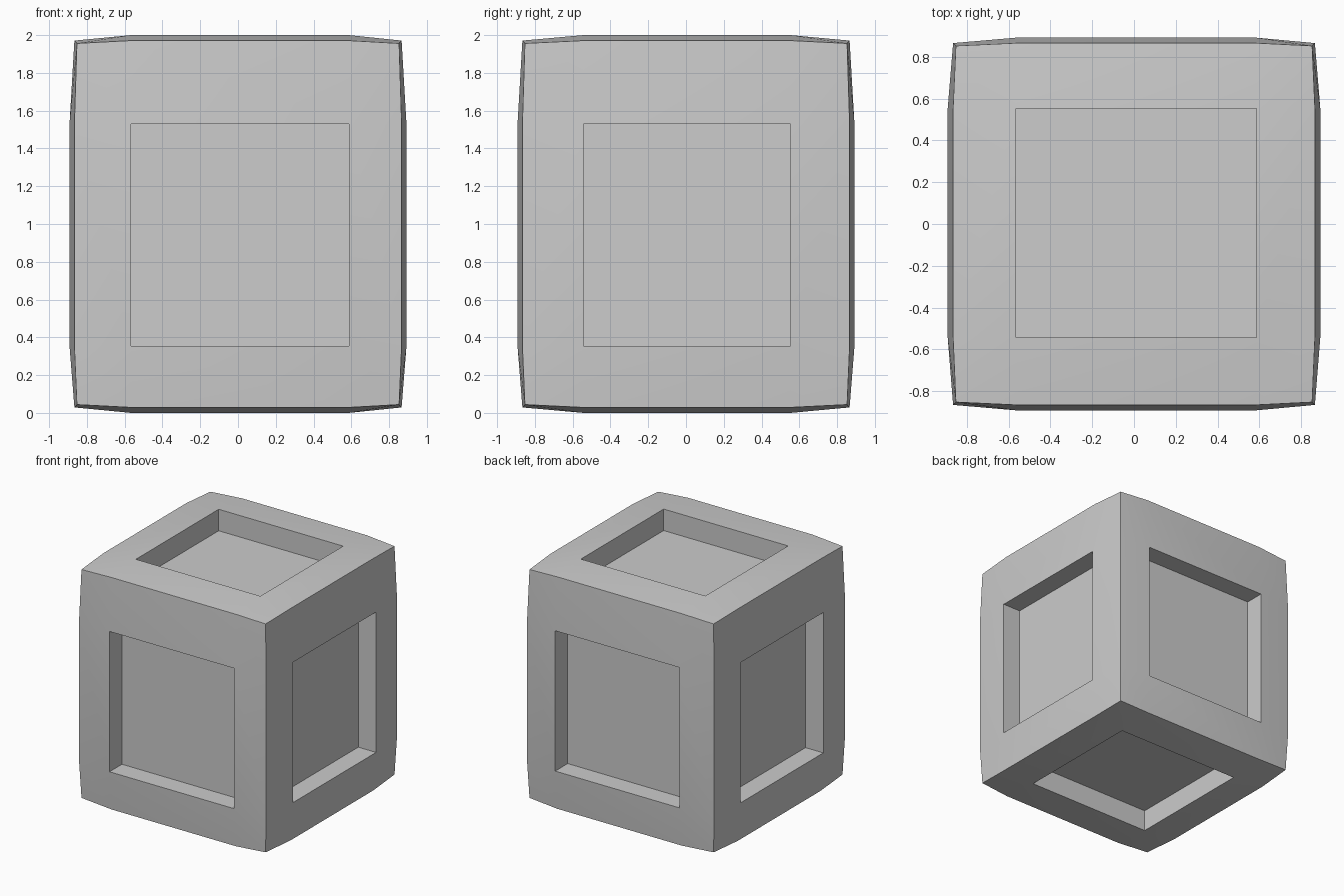
import bpy
import bmesh
from itertools import product
from mathutils import Vector

cube = bpy.data.objects.get("Cube")
if cube:
    bpy.data.objects.remove(cube, do_unlink=True)

HALF = (0.892, 0.892, 1.0)                 # half extents
BULGE = {1: 1.0, 2: 0.971, 3: 0.956}       # recess rim, edge and corner reach
CUTS = ((-0.566, 0.587), (-0.543, 0.553), (-0.646, 0.529))
DEPTH = (0.165, 0.165, 0.18)               # recess depth per axis

grey = bpy.data.materials.new("light grey")
grey.use_nodes = True
colour = (0.604, 0.604, 0.604, 1)
grey.diffuse_color = colour
grey.node_tree.nodes["Principled BSDF"].inputs["Base Color"].default_value = colour

# Bulged block: a grid of three panels by three on each side
bm = bmesh.new()
verts = {}
for key in product(range(4), repeat=3):
    ends = sum(i in (0, 3) for i in key)
    if ends:
        co = [HALF[a] * BULGE[ends] * (-1 if i == 0 else 1) if i in (0, 3)
              else CUTS[a][i - 1] for a, i in enumerate(key)]
        co[2] += HALF[2]
        verts[key] = bm.verts.new(co)

centres = []
for axis, end in product(range(3), (0, 3)):
    for u, v in product(range(3), repeat=2):
        corners = []
        for du, dv in ((0, 0), (1, 0), (1, 1), (0, 1)):
            key = [end] * 3
            key[(axis + 1) % 3], key[(axis + 2) % 3] = u + du, v + dv
            corners.append(verts[tuple(key)])
        face = bm.faces.new(corners if end else corners[::-1])
        if u == v == 1:
            centres.append((face, axis, -1 if end else 1))

# Square recess in the middle of every side
for face, axis, inward in centres:
    new = bmesh.ops.extrude_discrete_faces(bm, faces=[face])["faces"][0]
    move = Vector((0, 0, 0))
    move[axis] = inward * DEPTH[axis]
    bmesh.ops.translate(bm, verts=new.verts, vec=move)
bmesh.ops.recalc_face_normals(bm, faces=bm.faces)

mesh = bpy.data.meshes.new("recessed_block")
bm.to_mesh(mesh)
bm.free()
mesh.materials.append(grey)
block = bpy.data.objects.new("recessed_block", mesh)
bpy.context.collection.objects.link(block)

# Soft shading over the bulge, sharp at the edges
bpy.ops.object.select_all(action="DESELECT")
block.select_set(True)
bpy.context.view_layer.objects.active = block
bpy.ops.object.shade_smooth_by_angle()
